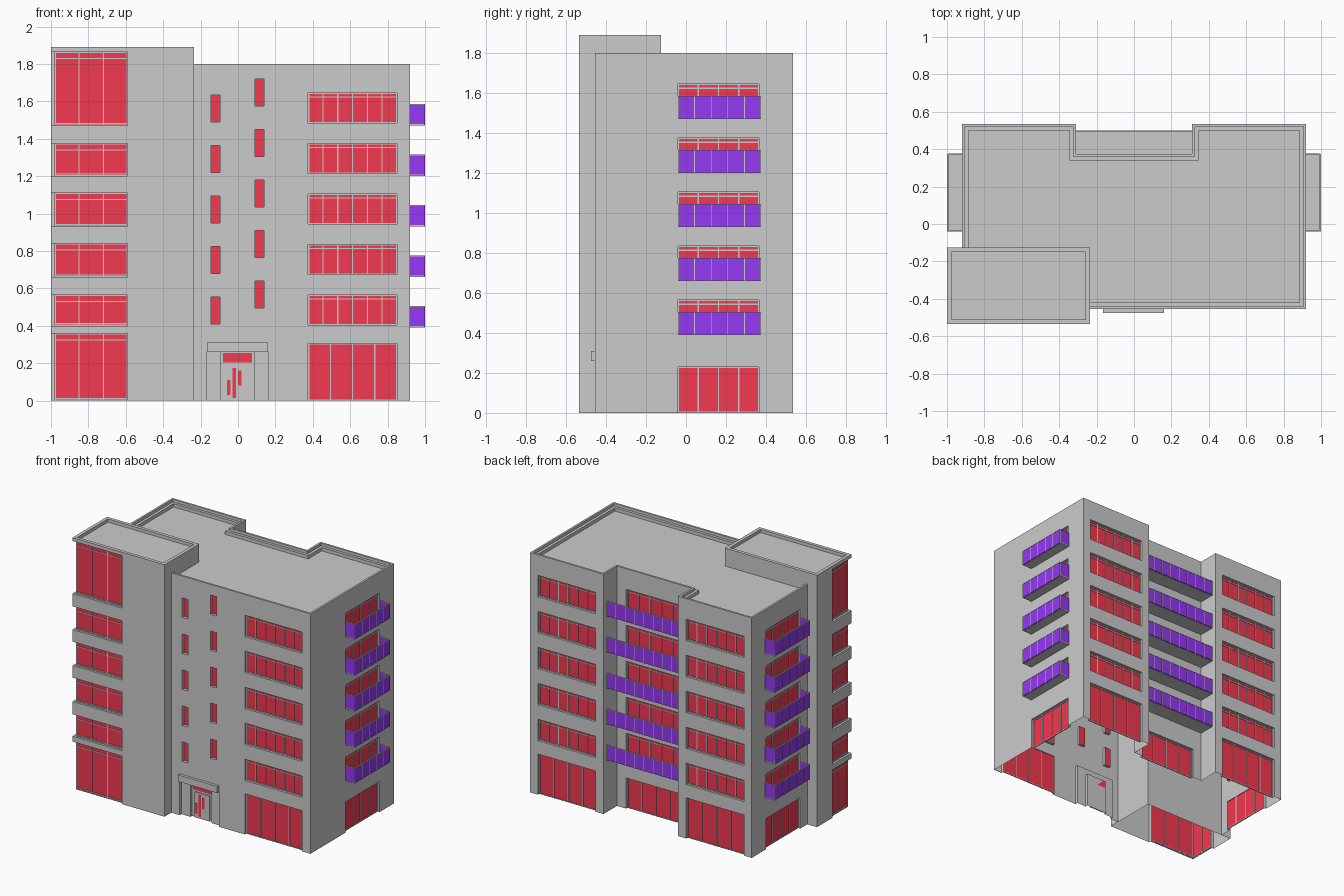
import bpy, bmesh
from mathutils import Vector

if "Cube" in bpy.data.objects:
    bpy.data.objects.remove(bpy.data.objects["Cube"])

parts = {}          # object name -> bmesh
RECESS = 0.02


def part(name):
    if name not in parts:
        parts[name] = bmesh.new()
    return parts[name]


def face(name, pts):
    bm = part(name)
    bm.faces.new([bm.verts.new(p) for p in pts])


class Frame:
    """Wall coordinates: u along the wall, w outward, z up."""
    def __init__(self, a, b):
        self.a = Vector((*a, 0))
        d = Vector((*b, 0)) - self.a
        self.length = d.length
        self.dir = d.normalized()
        self.out = Vector((self.dir.y, -self.dir.x, 0))

    def p(self, u, w, z):
        return self.a + self.dir * u + self.out * w + Vector((0, 0, z))

    def span(self, c0, c1):
        # world coordinates along the wall -> sorted u range
        k = 0 if abs(self.dir.x) > 0.5 else 1
        return sorted(round((c - self.a[k]) * self.dir[k], 4) for c in (c0, c1))

    def box(self, name, u0, u1, w0, w1, z0, z1):
        v = [[[self.p(u, w, z) for z in (z0, z1)] for w in (w0, w1)] for u in (u0, u1)]
        a, b, c, d = v[0][1], v[1][1], v[1][0], v[0][0]
        for s, t in ((a, b), (b, c), (c, d), (d, a)):
            face(name, (s[0], t[0], t[1], s[1]))
        face(name, (a[1], b[1], c[1], d[1]))
        face(name, (d[0], c[0], b[0], a[0]))


def glaze(f, u0, u1, z0, z1, depth, panes, transoms, key):
    """Recessed pane with frame, mullions and transoms."""
    face(key, [f.p(u, -depth, z) for u, z in ((u0, z0), (u1, z0), (u1, z1), (u0, z1))])
    if not panes:
        return
    t, w0, w1 = 0.003, -depth - 0.003, -depth + 0.005
    for i in range(panes + 1):
        u = min(max(u0 + (u1 - u0) * i / panes, u0 + t), u1 - t)
        f.box("window_frames", u - t, u + t, w0, w1, z0, z1)
    for z in [z0 + t, z1 - t] + transoms:
        f.box("window_frames", u0, u1, w0, w1 - 0.001, z - t, z + t)


def wall(name, a, b, h, openings=()):
    """Sheet wall with openings (c0, c1, z0, z1, panes, transoms, pane part)."""
    f = Frame(a, b)
    L = round(f.length, 4)
    holes = [(*f.span(o[0], o[1]), *o[2:]) for o in openings]
    us = sorted({0, L, *[u for o in holes for u in o[:2]]})
    zs = sorted({0, h, *[z for o in holes for z in o[2:4]]})
    for u0, u1 in zip(us, us[1:]):
        for z0, z1 in zip(zs, zs[1:]):
            um, zm = (u0 + u1) / 2, (z0 + z1) / 2
            if not any(o[0] < um < o[1] and o[2] < zm < o[3] for o in holes):
                face(name, [f.p(u, 0, z) for u, z in ((u0, z0), (u1, z0), (u1, z1), (u0, z1))])
    for u0, u1, z0, z1, panes, transoms, key in holes:
        d = RECESS
        if z0 > 0:
            face(name, (f.p(u0, 0, z0), f.p(u1, 0, z0), f.p(u1, -d, z0), f.p(u0, -d, z0)))
        face(name, (f.p(u0, -d, z1), f.p(u1, -d, z1), f.p(u1, 0, z1), f.p(u0, 0, z1)))
        if u0 > 0:
            face(name, (f.p(u0, 0, z0), f.p(u0, -d, z0), f.p(u0, -d, z1), f.p(u0, 0, z1)))
        if u1 < L:
            face(name, (f.p(u1, 0, z1), f.p(u1, -d, z1), f.p(u1, -d, z0), f.p(u1, 0, z0)))
        if key:  # corner glazing stops where both panes meet
            glaze(f, u0 if u0 > 0 else d, u1 if u1 < L else L - d, z0, z1, d, panes, transoms, key)


def roof(name, poly, steps, flush=()):
    """Stepped parapet from (inset, z) steps, then a flat roof; flush edges get no inset."""
    n = len(poly)
    out = [Frame(poly[i], poly[(i + 1) % n]).out for i in range(n)]

    def ring(inset, z):
        k = [0 if i in flush else inset for i in range(n)]
        return [Vector((*poly[i], z)) - out[i] * k[i] - out[i - 1] * k[i - 1] for i in range(n)]
    rings = [ring(*s) for s in steps]
    for r, s in zip(rings, rings[1:]):
        for i in range(n):
            j = (i + 1) % n
            if i not in flush:
                face(name, (r[i], r[j], s[j], s[i]))
    face(name, rings[-1])


def balcony(a, b, c0, c1, z, depth, panes, sides):
    f = Frame(a, b)
    u0, u1 = f.span(c0, c1)
    top, t = z + 0.115, 0.006
    f.box("balcony_floors", u0, u1, 0, depth - t, z, z + 0.008)
    f.box("balcony_panels", u0, u1, depth - t, depth, z + 0.003, top - 0.004)
    f.box("balcony_rails", u0, u1, depth - t - 0.002, depth + 0.001, top - 0.004, top)
    for i in range(panes + 1):
        u = min(max(u0 + (u1 - u0) * i / panes, u0 + 0.002), u1 - 0.002)
        f.box("balcony_rails", u - 0.002, u + 0.002, depth - t - 0.001, depth + 0.001, z, top)
    if sides:
        for s in (u0, u1 - t):
            f.box("balcony_panels", s, s + t, 0, depth - t, z + 0.003, top - 0.004)
            f.box("balcony_rails", s - 0.001, s + t + 0.001, 0, depth - t, top - 0.004, top)


# storey levels
FLOORS = [0.39 + 0.27 * i for i in range(5)]
H, TH = 1.80, 1.89
G = "window_glass"


def stack(c0, c1, panes, ground_h, ground_panes, low=0.015, high=0.175):
    rows = [(c0, c1, round(z + low, 3), round(z + high, 3), panes, [z + high - 0.022], G) for z in FLOORS]
    return rows + [(c0, c1, 0, ground_h, ground_panes, [], G)]


# front wall with wide windows, staggered stair windows and the entrance recess
front = stack(0.375, 0.85, 6, 0.305, 4)
front += [(-0.145, -0.095, round(z + 0.02, 3), round(z + 0.165, 3), 0, [], G) for z in FLOORS]
front += [(0.09, 0.14, round(z + 0.105, 3), round(z + 0.25, 3), 0, [], G) for z in FLOORS]
front.append((-0.165, 0.16, 0, 0.26, 0, [], None))

body = [(-0.235, -0.455), (0.92, -0.455), (0.92, 0.535), (0.31, 0.535), (0.31, 0.375),
        (-0.31, 0.375), (-0.31, 0.535), (-0.92, 0.535), (-0.92, -0.125), (-0.235, -0.125)]
side = stack(-0.04, 0.365, 4, 0.23, 4)
body_openings = [front, side, stack(0.375, 0.855, 6, 0.305, 4), [],
                 stack(-0.235, 0.235, 5, 0.23, 4), [],
                 stack(-0.855, -0.375, 6, 0.305, 4), side]
for i, o in enumerate(body_openings):
    wall("main_walls", body[i], body[i + 1], H, o)
roof("main_roof", body, [(0, H), (0.015, H), (0.015, 1.78), (0.035, 1.78), (0.035, 1.755)], (8, 9))

# corner tower with glazing wrapping the front left corner
tower = [(-1, -0.535), (-0.235, -0.535), (-0.235, -0.125), (-1, -0.125)]
bands = [(0, 0.36), (0.40, 0.565), (0.66, 0.84), (0.93, 1.11), (1.20, 1.375), (1.47, 1.865)]


def tower_glass(c0, c1, panes):
    return [(c0, c1, z0, z1, panes, [z0 + 0.012, z1 - 0.035], G) for z0, z1 in bands]


for i, o in enumerate((tower_glass(-1, -0.59, 3), [], [], tower_glass(-0.535, -0.31, 2))):
    wall("tower_walls", tower[i], tower[(i + 1) % 4], TH, o)
roof("tower_roof", tower, [(0, TH), (0.025, TH), (0.025, 1.866)])

# balconies: both sides and the rear recess
for z in FLOORS:
    balcony(body[1], body[2], -0.04, 0.375, z, 0.08, 5, True)
    balcony(body[7], body[8], -0.04, 0.375, z, 0.08, 5, True)
    balcony(body[4], body[5], -0.31, 0.31, z, 0.125, 8, False)

# entrance: stepped recess, door leaf, glass strips, canopy
y = -0.455 + RECESS
wall("entrance_surround", (-0.165, y), (0.16, y), 0.26, [(-0.09, 0.085, 0, 0.26, 0, [], "entrance_back")])
e = Frame((0, y - 0.0), (1, y))
e.box("door", -0.065, 0.06, -0.02, -0.012, 0, 0.19)
for u0, u1, z0, z1 in ((-0.06, -0.04, 0.03, 0.11), (-0.03, -0.01, 0.015, 0.175), (0.0, 0.02, 0.08, 0.16)):
    e.box("door_glass", u0, u1, -0.014, -0.010, z0, z1)
e.box("door_glass", -0.08, 0.075, -0.02, -0.014, 0.205, 0.255)
e.box("canopy", -0.165, 0.16, 0, RECESS + 0.02, 0.26, 0.31)


# materials and objects
def material(name, rgb):
    m = bpy.data.materials.new(name)
    m.diffuse_color = (*rgb, 1)
    m.use_nodes = True
    m.node_tree.nodes["Principled BSDF"].inputs["Base Color"].default_value = m.diffuse_color
    return m


red = material("red_glass", (0.9, 0.04, 0.08))
blue = material("blue_panel", (0.3, 0.04, 0.9))
colours = {"window_glass": red, "door_glass": red, "balcony_panels": blue}
for name, bm in parts.items():
    if name.endswith(("walls", "roof")):
        bmesh.ops.remove_doubles(bm, verts=bm.verts, dist=1e-4)
    me = bpy.data.meshes.new(name)
    bm.to_mesh(me)
    bm.free()
    if name in colours:
        me.materials.append(colours[name])
    bpy.context.collection.objects.link(bpy.data.objects.new(name, me))
